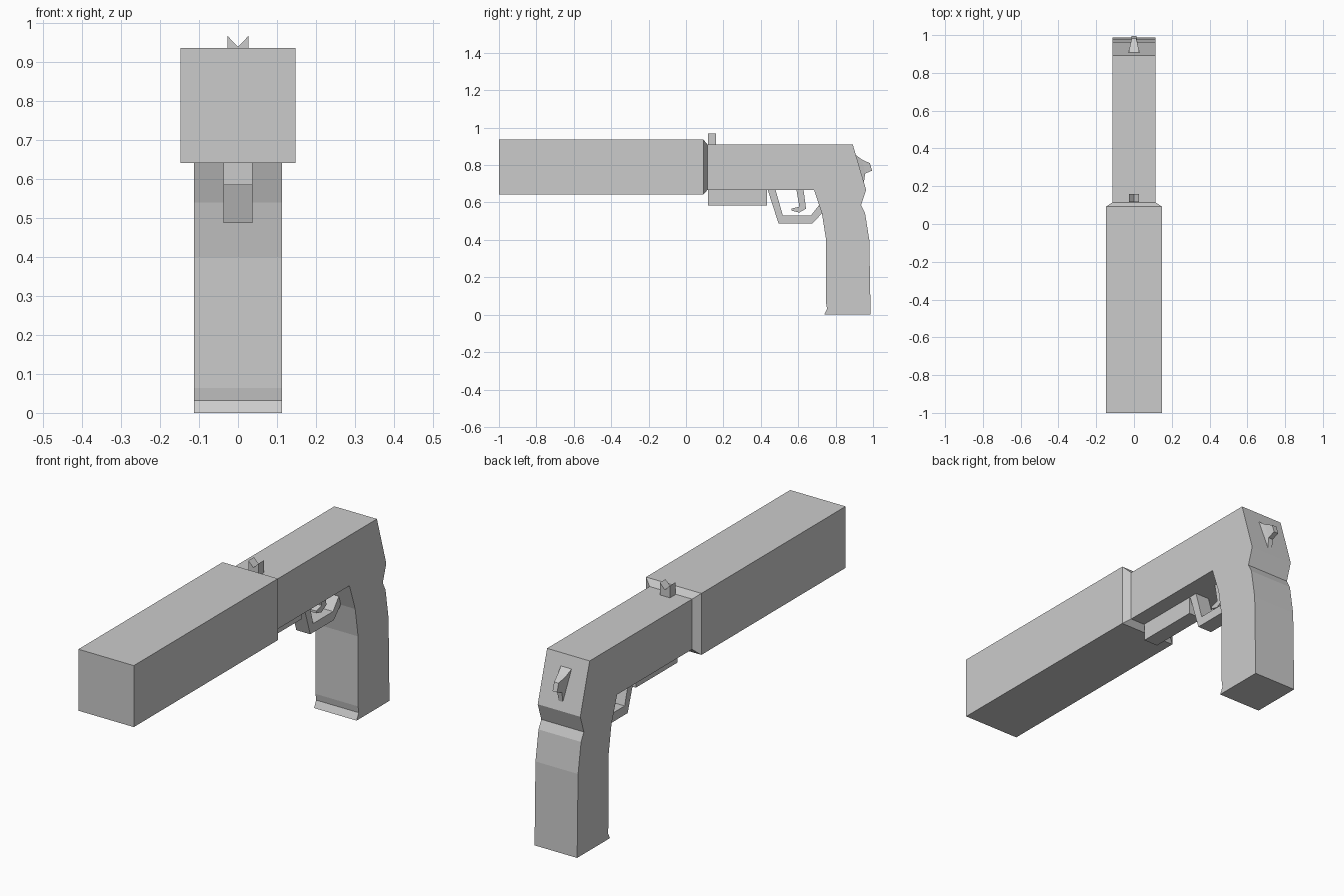
import bpy, bmesh

if "Cube" in bpy.data.objects:
    bpy.data.objects.remove(bpy.data.objects["Cube"], do_unlink=True)

GREY = (0.6, 0.6, 0.6, 1)
metal = bpy.data.materials.new("plain grey")
metal.use_nodes = True
metal.diffuse_color = GREY
metal.node_tree.nodes["Principled BSDF"].inputs["Base Color"].default_value = GREY


def finish(name, bm):
    bmesh.ops.recalc_face_normals(bm, faces=bm.faces)
    mesh = bpy.data.meshes.new(name)
    bm.to_mesh(mesh)
    bm.free()
    mesh.materials.append(metal)
    obj = bpy.data.objects.new(name, mesh)
    bpy.context.collection.objects.link(obj)
    return obj


def loft(name, rings):
    """Skin a row of matching closed rings and cap both ends."""
    bm = bmesh.new()
    loops = [[bm.verts.new(p) for p in ring] for ring in rings]
    n = len(loops[0])
    for a, b in zip(loops, loops[1:]):
        for i in range(n):
            j = (i + 1) % n
            bm.faces.new((a[i], a[j], b[j], b[i]))
    bm.faces.new(loops[0])
    bm.faces.new(loops[-1])
    return finish(name, bm)


def side_plate(name, half, profile):
    """Extrude a (y, z) profile across the width."""
    return loft(name, [[(x, y, z) for y, z in profile] for x in (-half, half)])


def section(y, half, low, high):
    return [(-half, y, low), (half, y, low), (half, y, high), (-half, y, high)]


# Square barrel with a tapered rear collar
loft("barrel_shroud", [section(-1, 0.147, 0.642, 0.937),
                       section(0.093, 0.147, 0.642, 0.937),
                       section(0.115, 0.113, 0.668, 0.909)])

# Body and grip in one outline
side_plate("body_and_grip", 0.113, [
    (0.11, 0.909), (0.892, 0.909), (0.963, 0.668), (0.936, 0.585),
    (0.957, 0.545), (0.98, 0.4), (0.987, 0), (0.738, 0), (0.754, 0.032),
    (0.749, 0.064), (0.749, 0.4), (0.727, 0.54), (0.684, 0.668), (0.11, 0.668)])

# Rail under the body
side_plate("under_rail", 0.037, [(0.117, 0.585), (0.433, 0.585),
                                 (0.433, 0.67), (0.117, 0.67)])

# Trigger guard: outer path, then back along the inner path
outer = [(0.436, 0.67), (0.495, 0.487), (0.674, 0.487), (0.74, 0.555)]
inner = [(0.73, 0.61), (0.668, 0.53), (0.518, 0.53), (0.478, 0.67)]
side_plate("trigger_guard", 0.037, outer + inner)

# Hooked trigger
side_plate("trigger", 0.02, [
    (0.59, 0.67), (0.628, 0.67), (0.642, 0.567), (0.605, 0.546),
    (0.565, 0.556), (0.565, 0.567), (0.606, 0.578)])

# Sight block with a V notch
notch = [(-0.027, 0.905), (0.027, 0.905), (0.027, 0.968),
         (0, 0.94), (-0.027, 0.968)]
loft("notched_sight", [[(x, y, z) for x, z in notch] for y in (0.117, 0.16)])

# Hammer: flared at the root, pinched neck, small spur
loft("hammer", [[(-w, y1, z1), (w, y1, z1), (v, y2, z2), (-v, y2, z2)]
                for w, y1, z1, v, y2, z2 in (
                    (0.03, 0.9, 0.86, 0.012, 0.95, 0.7),
                    (0.022, 0.94, 0.83, 0.012, 0.958, 0.755),
                    (0.012, 0.983, 0.81, 0.012, 0.995, 0.77))])
